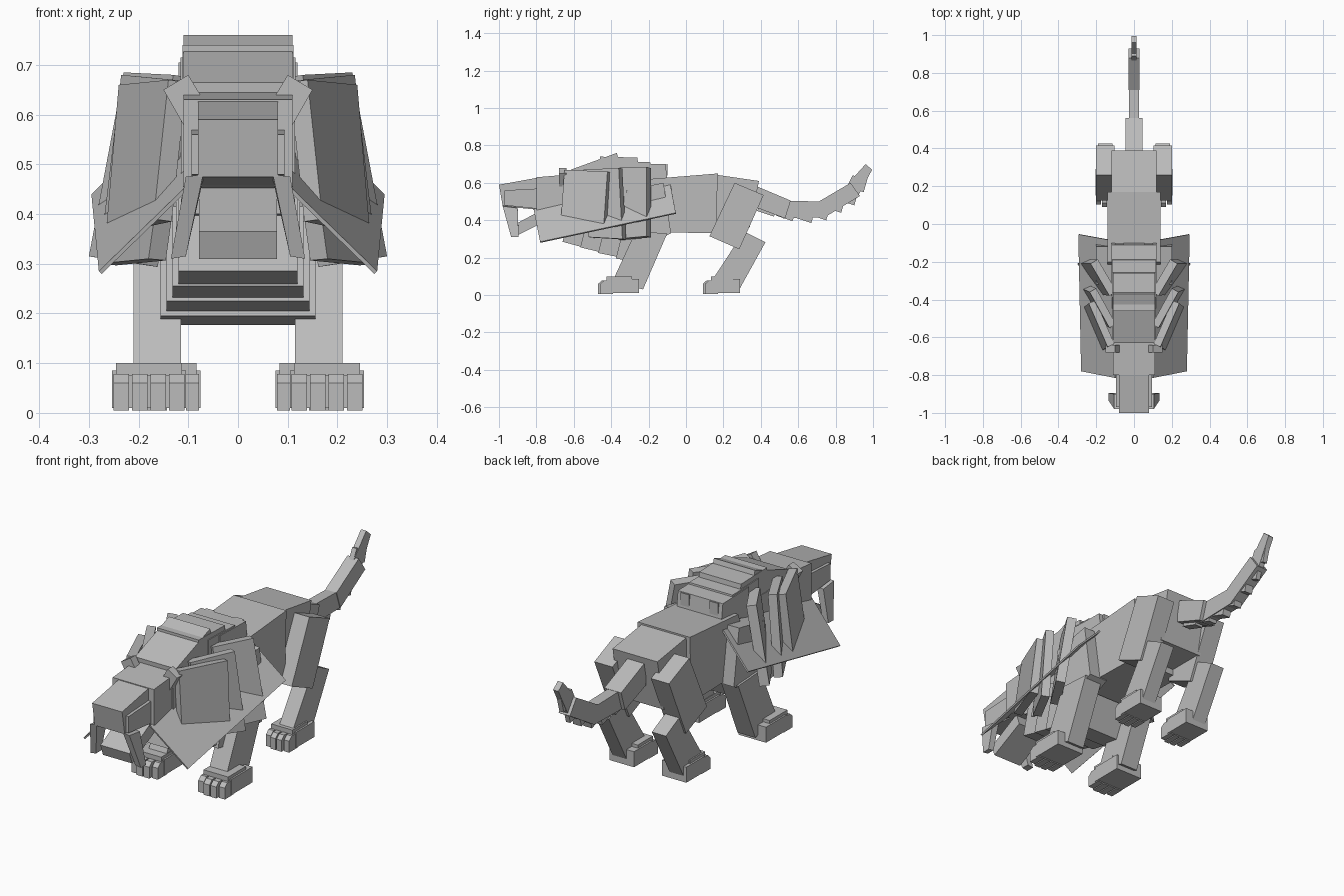
import bpy, bmesh
from mathutils import Vector

cube = bpy.data.objects.get("Cube")
if cube:
    bpy.data.objects.remove(cube, do_unlink=True)

mat = bpy.data.materials.new("plain_grey")
mat.use_nodes = True
grey = (0.5, 0.5, 0.5, 1)
mat.diffuse_color = grey
mat.node_tree.nodes["Principled BSDF"].inputs["Base Color"].default_value = grey


def loft(name, ring_a, ring_b):
    """Solid between two matching rings of points."""
    bm = bmesh.new()
    a = [bm.verts.new(p) for p in ring_a]
    b = [bm.verts.new(p) for p in ring_b]
    bm.faces.new(a)
    bm.faces.new(b[::-1])
    n = len(a)
    for i in range(n):
        j = (i + 1) % n
        bm.faces.new((a[i], b[i], b[j], a[j]))
    bmesh.ops.recalc_face_normals(bm, faces=bm.faces)
    me = bpy.data.meshes.new(name)
    bm.to_mesh(me)
    bm.free()
    me.materials.append(mat)
    ob = bpy.data.objects.new(name, me)
    bpy.context.collection.objects.link(ob)


def block(name, x0, x1, profile):
    """Side profile (y, z) extruded across x."""
    loft(name, [(x0, y, z) for y, z in profile], [(x1, y, z) for y, z in profile])


def centre(name, half, profile):
    block(name, -half, half, profile)


def pair(name, x0, x1, profile):
    for side, s in (("left", 1), ("right", -1)):
        block(f"{side}_{name}", s * x0, s * x1, profile)


def plate_pair(name, quad, thick):
    """Slanted plate, thickened inwards, on both sides."""
    q = [Vector(p) for p in quad]
    n = (q[1] - q[0]).cross(q[3] - q[0]).normalized()
    if n.x > 0:
        n = -n
    for side, s in (("left", 1), ("right", -1)):
        rings = [[(s * p.x, p.y, p.z) for p in ring] for ring in (q, [p + n * thick for p in q])]
        loft(f"{side}_{name}", *rings)


def rect(y0, y1, z0, z1):
    return [(y0, z0), (y1, z0), (y1, z1), (y0, z1)]


# Trunk
centre("torso", .14, [(-.3, .34), (.16, .33), (.17, .65), (-.2, .62)])
centre("rump", .12, [(.1, .36), (.34, .36), (.39, .61), (.15, .645)])
centre("neck", .115, [(-.66, .4), (-.25, .36), (-.2, .62), (-.66, .63)])

# Head with open mouth
centre("head", .11, [(-.8, .455), (-.62, .44), (-.62, .645), (-.8, .63)])
centre("muzzle", .08, [(-.98, .475), (-.78, .455), (-.78, .63), (-1, .59)])
centre("cheeks", .094, [(-.97, .48), (-.78, .46), (-.78, .57), (-.97, .56)])
centre("lower_jaw", .078, [(-.94, .365), (-.92, .31), (-.74, .4), (-.76, .46)])
for side, s in (("left", 1), ("right", -1)):
    ear = [(.15, .65), (.1, .68), (.07, .63), (.11, .58)]
    loft(f"{side}_ear", [(s * x, -.68, z) for x, z in ear], [(s * x, -.64, z) for x, z in ear])
    loft(f"{side}_fang",
         [(s * .07, -.98, .48), (s * .105, -.98, .475), (s * .105, -.9, .465), (s * .07, -.9, .47)],
         [(s * .105, -.935, .315), (s * .135, -.935, .31), (s * .135, -.895, .31), (s * .105, -.895, .315)])

# Legs
pair("thigh", .103, .2, [(.26, .6), (.415, .535), (.285, .245), (.125, .315)])
pair("hind_shin", .115, .19, [(.31, .34), (.425, .283), (.285, .03), (.15, .095)])
pair("upper_arm", .1, .2, [(-.32, .56), (-.12, .6), (-.08, .33), (-.25, .25)])
pair("forearm", .115, .21, [(-.27, .34), (-.1, .33), (-.23, .03), (-.39, .08)])


def paw(name, x0, x1, front, back):
    pair(name, x0, x1, rect(front + .06, back, .01, .085))
    pair(name + "_top", x0 + .008, x1 - .008, rect(front + .045, back - .04, .075, .1))
    step = (x1 - x0) / 4
    for i in range(4):
        x = x0 + i * step
        f = front + (.012 if i in (0, 3) else 0)
        pair(f"{name}_toe_{i + 1}", x + .003, x + step - .003,
             [(f, .005), (front + .08, .005), (front + .08, .078), (f + .02, .078), (f, .06)])


paw("front_paw", .105, .253, -.47, -.25)
paw("hind_paw", .075, .205, .09, .29)

# Upper mane, stepped backwards
centre("mane_crest", .11, [(-.63, .665), (-.37, .76), (-.33, .62), (-.62, .5)])
for i, (y, z) in enumerate([(-.26, .735), (-.19, .71), (-.11, .7)]):
    centre(f"mane_step_{i + 1}", .112 + i * .004,
           [(y - .2, z + .005), (y, z), (y + .01, z - .08), (y - .2, z - .14)])
pair("mane_tuft", .055, .1, [(-.2, .68), (-.1, .7), (-.1, .64), (-.2, .63)])

# Side mane: fanned slabs and a long flap
plate_pair("mane_slab_front", [(.14, -.65, .67), (.24, -.42, .66), (.265, -.44, .37), (.17, -.67, .39)], .04)
plate_pair("mane_slab_middle", [(.13, -.55, .67), (.235, -.36, .68), (.28, -.34, .3), (.18, -.52, .31)], .04)
plate_pair("mane_slab_rear", [(.13, -.38, .68), (.23, -.21, .685), (.3, -.21, .315), (.2, -.37, .3)], .045)
plate_pair("mane_flap", [(.295, -.055, .44), (.13, -.085, .6), (.1, -.815, .46), (.28, -.78, .285)], .008)

# Under mane, stepped down the chest
for i in range(4):
    y, z = -.66 + i * .095, .285 - i * .03
    centre(f"chest_mane_{i + 1}", .12 + i * .012,
           [(y, z), (y + .11, z - .03 + i * .004), (y + .18, z + .13), (y + .04, z + .16)])
centre("chest", .125, [(-.6, .36), (-.28, .25), (-.2, .4), (-.55, .5)])

# Tail with ragged underside
centre("tail_base", .045, [(.37, .585), (.56, .505), (.53, .41), (.37, .47)])
centre("tail_middle", .027, [(.51, .505), (.72, .5), (.74, .415), (.52, .41)])
centre("tail_rise", .03, [(.71, .5), (.88, .6), (.93, .53), (.74, .415)])
centre("tail_tip", .014, [(.87, .6), (.96, .7), (.995, .67), (.92, .53)])
for i, (y, z) in enumerate([(.47, .42), (.57, .395), (.67, .385), (.75, .4), (.83, .44), (.9, .48), (.95, .55)]):
    centre(f"tail_fur_{i + 1}", .022 if i < 5 else .012,
           [(y, z), (y - .09, z + .03), (y - .06, z + .09), (y + .02, z + .07)])
